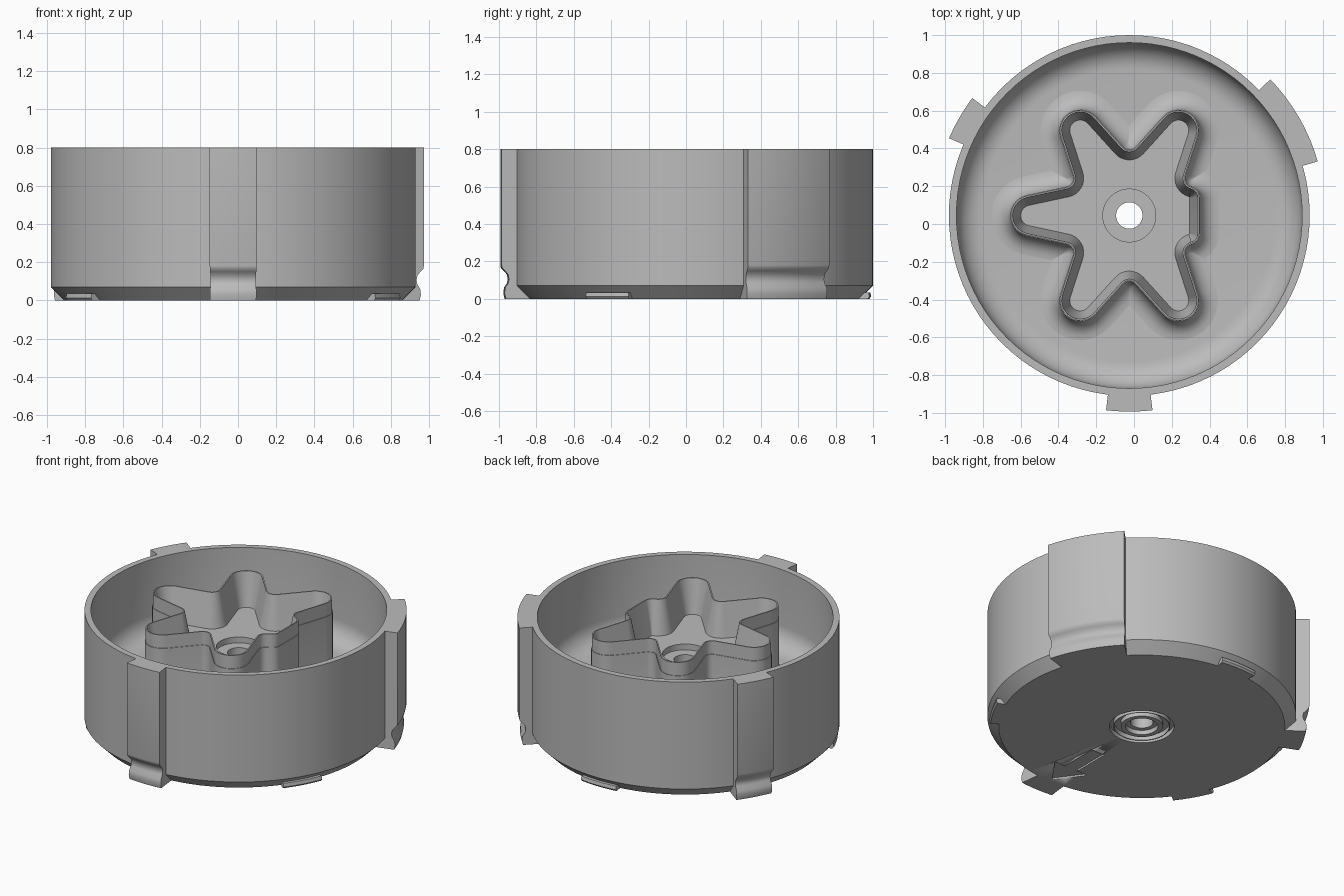
import bpy, bmesh
from math import sin, cos, radians, pi, tau
from mathutils import Vector

if "Cube" in bpy.data.objects:
    bpy.data.objects.remove(bpy.data.objects["Cube"])

CENTRE = Vector((-0.025, 0.045, 0))   # axis of the round body
TOP, FLOOR = 0.80, 0.28               # rim height and dish floor height

grey = bpy.data.materials.new("plain grey")
grey.use_nodes = True
grey.diffuse_color = (0.5, 0.5, 0.5, 1)
grey.node_tree.nodes["Principled BSDF"].inputs["Base Color"].default_value = (0.5, 0.5, 0.5, 1)


def finish(bm, name, angle=35):
    """Turn a bmesh into a shaded object."""
    bmesh.ops.recalc_face_normals(bm, faces=bm.faces[:])
    mesh = bpy.data.meshes.new(name)
    bm.to_mesh(mesh)
    bm.free()
    mesh.materials.append(grey)
    obj = bpy.data.objects.new(name, mesh)
    obj.location = CENTRE
    bpy.context.collection.objects.link(obj)
    bpy.ops.object.select_all(action='DESELECT')
    obj.select_set(True)
    bpy.context.view_layer.objects.active = obj
    bpy.ops.object.shade_smooth_by_angle(angle=radians(angle))
    return obj


def bridge(bm, a, b):
    """Join two closed loops of equal length with quads."""
    n = len(a)
    for i in range(n):
        j = (i + 1) % n
        bm.faces.new((a[i], a[j], b[j], b[i]))


def lathe(name, profile, segments=96):
    """Revolve a closed (radius, height) profile fully."""
    bm = bmesh.new()
    rings = [[bm.verts.new((r * cos(tau * i / segments), r * sin(tau * i / segments), z))
              for i in range(segments)] for r, z in profile]
    for a, b in zip(rings, rings[1:] + rings[:1]):
        bridge(bm, a, b)
    return finish(bm, name)


def sector(name, profile, middle, half, steps=8):
    """Sweep a closed (radius, height) profile through part of a turn."""
    bm = bmesh.new()
    cuts = []
    for i in range(steps + 1):
        a = radians(middle - half + 2 * half * i / steps)
        cuts.append([bm.verts.new((r * cos(a), r * sin(a), z)) for r, z in profile])
    for a, b in zip(cuts, cuts[1:]):
        bridge(bm, a, b)
    bm.faces.new(cuts[0])
    bm.faces.new(cuts[-1])
    return finish(bm, name)


# Round dish body: ringed hub below, chamfered foot, rim and filleted inside floor
fillet = 0.14
inside = [(0.915 - fillet + fillet * cos(t * pi / 16), FLOOR + fillet - fillet * sin(t * pi / 16))
          for t in range(9)]
body = lathe("dish_body", [
    (0.07, FLOOR), (0.07, 0.03), (0.10, 0.03), (0.10, 0), (0.13, 0), (0.13, 0.03),
    (0.17, 0.03), (0.17, 0), (0.175, 0), (0.175, 0.03), (0.20, 0.03), (0.20, 0),
    (0.885, 0), (0.955, 0.07), (0.955, TOP), (0.915, TOP)] + inside)

# Arrow engraved in the underside, pointing to the front tab
bm = bmesh.new()
half_arrow = [(0.05, -0.42), (0.05, -0.68), (0.13, -0.68)]
outline = half_arrow + [(0, -0.86)] + [(-x, y) for x, y in reversed(half_arrow)]
low, high = [[bm.verts.new((x, y, z)) for x, y in outline] for z in (-0.02, 0.012)]
bridge(bm, low, high)
bm.faces.new(low)
bm.faces.new(high)
cutter = finish(bm, "arrow_cutter")
cutter.hide_render = True
cut = body.modifiers.new("arrow", 'BOOLEAN')
cut.operation = 'DIFFERENCE'
cut.solver = 'EXACT'
cut.object = cutter
bpy.ops.object.select_all(action='DESELECT')
body.select_set(True)
bpy.context.view_layer.objects.active = body
bpy.ops.object.modifier_apply(modifier=cut.name)
bpy.data.objects.remove(cutter)


# Star-shaped cup: five round lobes and one cut short
def arc(c, r, start, end, steps):
    return [(c[0] + r * cos(a), c[1] + r * sin(a))
            for a in (radians(start + (end - start) * i / steps) for i in range(steps + 1))]


def star_outline(d):
    """Outline of the star, grown outward by d."""
    lean = 78.4
    points = []
    for k in range(6):
        turn = 60 * k
        if k == 0:
            points += arc((0.315, -0.094), 0.06 + d, -lean, 0, 6)
            points += arc((0.315, 0.094), 0.06 + d, 0, lean, 6)
        else:
            a = radians(turn)
            points += arc((0.52 * cos(a), 0.52 * sin(a)), 0.11 + d, turn - lean, turn + lean, 14)
        # concave valley to the next lobe
        r = max(0.045 - d, 0.004)
        dist = (0.2165 + d + r) / cos(radians(lean - 30))
        a = radians(turn + 30)
        points += arc((dist * cos(a), dist * sin(a)), r,
                      turn + lean + 180, turn + 60 - lean + 180, 8)
    return points


bm = bmesh.new()
foot = 0.10
levels = [(foot - foot * sin(t * pi / 12), FLOOR + foot - foot * cos(t * pi / 12)) for t in range(7)]
levels += [(0, 0.69), (-0.004, 0.69), (-0.004, 0.78), (-0.012, 0.78), (-0.055, 0.55)]
loops = [[bm.verts.new((x, y, z)) for x, y in star_outline(d)] for d, z in levels]
for a, b in zip(loops, loops[1:]):
    bridge(bm, a, b)
# cup floor with a stepped hole through the middle
hole = [[bm.verts.new((r * cos(tau * i / 48), r * sin(tau * i / 48), z)) for i in range(48)]
        for r, z in ((0.14, 0.55), (0.14, 0.51), (0.07, 0.51), (0.07, FLOOR))]
for a, b in zip(hole, hole[1:]):
    bridge(bm, a, b)
edges = []
for loop in (loops[-1], hole[0]):
    for i, v in enumerate(loop):
        w = loop[(i + 1) % len(loop)]
        edges.append(bm.edges.get((v, w)))
bmesh.ops.triangle_fill(bm, use_beauty=True, use_dissolve=False, edges=edges)
finish(bm, "star_cup")

# Outer tabs with a rounded notch near the bottom: one wide, two narrow
tab = [(0.87, 0), (1.015, 0), (1.022, 0.03), (1.018, 0.06), (1.002, 0.085), (0.998, 0.105),
       (1.003, 0.13), (1.02, 0.15), (1.035, 0.165), (1.038, 0.18), (1.038, TOP), (0.93, TOP),
       (0.93, 0.1), (0.87, 0.04)]
for name, middle, half in (("wide_tab", 30, 14), ("back_right_tab", 150, 6.8), ("front_tab", 270, 6.8)):
    sector(name, tab, middle, half)

# Small feet on the bottom chamfer between the tabs
for name, middle in (("back_foot", 90), ("front_right_foot", 210), ("front_left_foot", 330)):
    sector(name, [(0.86, 0), (0.935, 0), (0.945, 0.012), (0.94, 0.035), (0.88, 0.035)], middle, 8)
